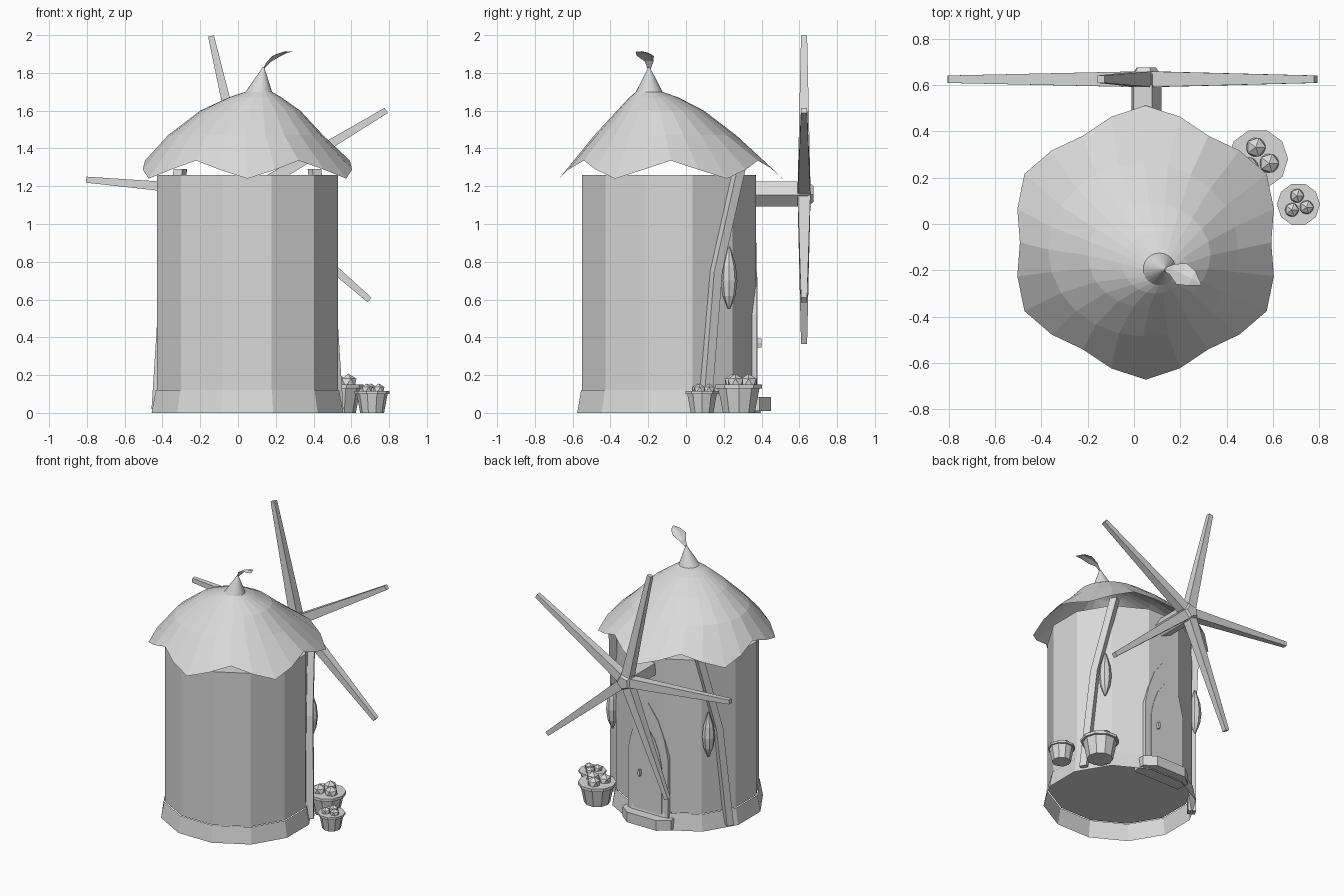
import bpy
import bmesh
from math import sin, cos, pi, radians
from mathutils import Vector, Matrix

cube = bpy.data.objects.get("Cube")
if cube:
    bpy.data.objects.remove(cube, do_unlink=True)

grey = bpy.data.materials.new("plain grey")
grey.use_nodes = True
grey.diffuse_color = (0.7, 0.7, 0.7, 1)
grey.node_tree.nodes["Principled BSDF"].inputs["Base Color"].default_value = (0.7, 0.7, 0.7, 1)

CX, CY = 0.05, -0.09      # tower axis


def finish(name, bm):
    bmesh.ops.recalc_face_normals(bm, faces=bm.faces)
    mesh = bpy.data.meshes.new(name)
    bm.to_mesh(mesh)
    bm.free()
    mesh.materials.append(grey)
    obj = bpy.data.objects.new(name, mesh)
    bpy.context.collection.objects.link(obj)
    return obj


def loft(name, rings, closed=True, caps=(True, True)):
    """Skin a list of equally long point rings."""
    bm = bmesh.new()
    rows = [[bm.verts.new(p) for p in ring] for ring in rings]
    n = len(rows[0])
    for a, b in zip(rows, rows[1:]):
        for i in range(n if closed else n - 1):
            j = (i + 1) % n
            bm.faces.new((a[i], a[j], b[j], b[i]))
    if caps[0]:
        bm.faces.new(rows[0][::-1])
    if caps[1]:
        bm.faces.new(rows[-1])
    return finish(name, bm)


def ring(x, y, z, rx, ry=None, n=12, turn=0.0):
    ry = rx if ry is None else ry
    return [(x + rx * cos(turn + 2 * pi * i / n),
             y + ry * sin(turn + 2 * pi * i / n), z) for i in range(n)]


def slab(name, outline, y0, y1):
    """Extrude an x-z outline along y."""
    return loft(name, [[(CX + x, y, z) for x, z in outline] for y in (y0, y1)])


# Tower wall and open plinth
T = radians(15)
loft("tower_wall", [ring(CX, CY, z, 0.497, 0.476, turn=T) for z in (0.12, 1.26)])
loft("plinth", [ring(CX, CY, 0, 0.525, 0.503, turn=T),
                ring(CX, CY, 0.12, 0.503, 0.482, turn=T)], caps=(False, False))

# Scalloped roof with six drooping points, leaning to an off-centre peak
eaves = []
for i in range(24):
    a = 2 * pi * i / 24
    wave = -cos(6 * a)     # +1 at each point, -1 between points
    r = 0.562 + 0.03 * wave
    eaves.append((CX + r * 1.02 * cos(a), -0.08 + r * sin(a), 1.288 - 0.048 * wave))
roof = [eaves]
for x, y, z, rx, ry in ((0.04, -0.11, 1.47, 0.41, 0.375),
                        (0.065, -0.135, 1.60, 0.265, 0.23),
                        (0.09, -0.17, 1.67, 0.14, 0.13),
                        (0.11, -0.195, 1.70, 0.07, 0.07),
                        (0.135, -0.195, 1.83, 0.004, 0.004)):
    roof.append(ring(x, y, z, rx, ry, n=24))
loft("roof", roof, caps=(False, True))

# Curled leaf on the peak
leaf = []
for x, y, z, w in ((0.132, -0.195, 1.82, 0.008), (0.165, -0.195, 1.865, 0.025),
                   (0.205, -0.215, 1.90, 0.05), (0.25, -0.235, 1.915, 0.035),
                   (0.288, -0.262, 1.912, 0.004)):
    leaf.append([(x + 0.45 * w * s, y + 0.9 * w * s, z - 0.2 * w * abs(s)) for s in (-1, 0, 1)])
loft("peak_leaf", leaf, closed=False, caps=(False, False))

# Sail axle, hub and five tapered arms
HUB = Vector((CX, 0.625, 1.16))
FIRST = radians(103)


def wheel_ring(r, y):
    return [(HUB.x + r * cos(FIRST + 2 * pi * (i + 0.5) / 5), y,
             HUB.z + r * sin(FIRST + 2 * pi * (i + 0.5) / 5)) for i in range(5)]


loft("axle", [wheel_ring(0.07, 0.3), wheel_ring(0.07, 0.6)])
loft("hub", [wheel_ring(0.055, 0.585), wheel_ring(0.068, 0.605),
             wheel_ring(0.068, 0.645), wheel_ring(0.045, 0.675)])
for k in range(5):
    a = FIRST + 2 * pi * k / 5
    out, side = Vector((cos(a), 0, sin(a))), Vector((-sin(a), 0, cos(a)))
    sections = []
    for dist, half in ((0.03, 0.034), (0.857, 0.016)):
        sections.append([HUB + out * dist + side * half * u + Vector((0, half * v, 0))
                         for u, v in ((-1, -1), (1, -1), (1, 1), (-1, 1))])
    loft("sail_arm_%d" % (k + 1), sections)

# Leaning poles and hanging pods, one on each side of the door
for side, s in (("left", 1), ("right", -1)):
    along = Vector((-0.5 * s, 0.866, 0)) * 0.025
    away = Vector((0.866 * s, 0.5, 0)) * 0.027
    path = [Vector((CX + s * x, y, z)) for x, y, z in
            ((0.472, 0.10, 0.02), (0.425, 0.158, 0.75), (0.355, 0.28, 1.29))]
    loft(side + "_pole", [[p + along * u + away * v for u, v in
                           ((-1, -1), (1, -1), (1, 1), (-1, 1))] for p in path])
    pod = [ring(CX + s * 0.395, 0.228, z, r, n=8) for z, r in
           ((0.55, 0.006), (0.62, 0.034), (0.70, 0.044), (0.78, 0.036), (0.88, 0.006))]
    loft(side + "_pod", pod)


# Pointed door, its surround, handle and step
def arch(w, spring, top, base=0.08):
    h = top - spring
    right = [(w, base), (w, spring), (w * 0.82, spring + h * 0.35), (w * 0.5, spring + h * 0.7)]
    return right + [(0, top)] + [(-x, z) for x, z in reversed(right)]


slab("door_surround", arch(0.165, 0.52, 0.90), 0.33, 0.375)
slab("door", arch(0.115, 0.45, 0.72), 0.34, 0.379)
loft("door_handle", [[(0.11 + 0.01 * cos(pi * i / 3), y, 0.37 + 0.028 * sin(pi * i / 3))
                      for i in range(6)] for y in (0.375, 0.40)])
step = ((-0.19, 0.29), (-0.2, 0.39), (-0.12, 0.45), (0.12, 0.45), (0.2, 0.39), (0.19, 0.29))
loft("door_step", [[(CX + x, y, z) for x, y in step] for z in (0.01, 0.085)])


# Baskets heaped with round produce
def basket(name, x, y, r, h, ball):
    profile = ((0, 0.68), (0.86, 0.88), (0.86, 1), (1, 1))
    loft(name, [ring(x, y, h * z, r * q, n=10) for z, q in profile])
    for k in range(3):
        a = radians(100 + 120 * k)
        bm = bmesh.new()
        at = Vector((x + 0.4 * r * cos(a), y + 0.4 * r * sin(a), h + 0.2 * ball))
        bmesh.ops.create_icosphere(bm, subdivisions=1, radius=ball,
                                   matrix=Matrix.Translation(at))
        finish("%s_produce_%d" % (name, k + 1), bm)


basket("large_basket", 0.535, 0.28, 0.13, 0.15, 0.048)
basket("small_basket", 0.71, 0.085, 0.093, 0.115, 0.034)
